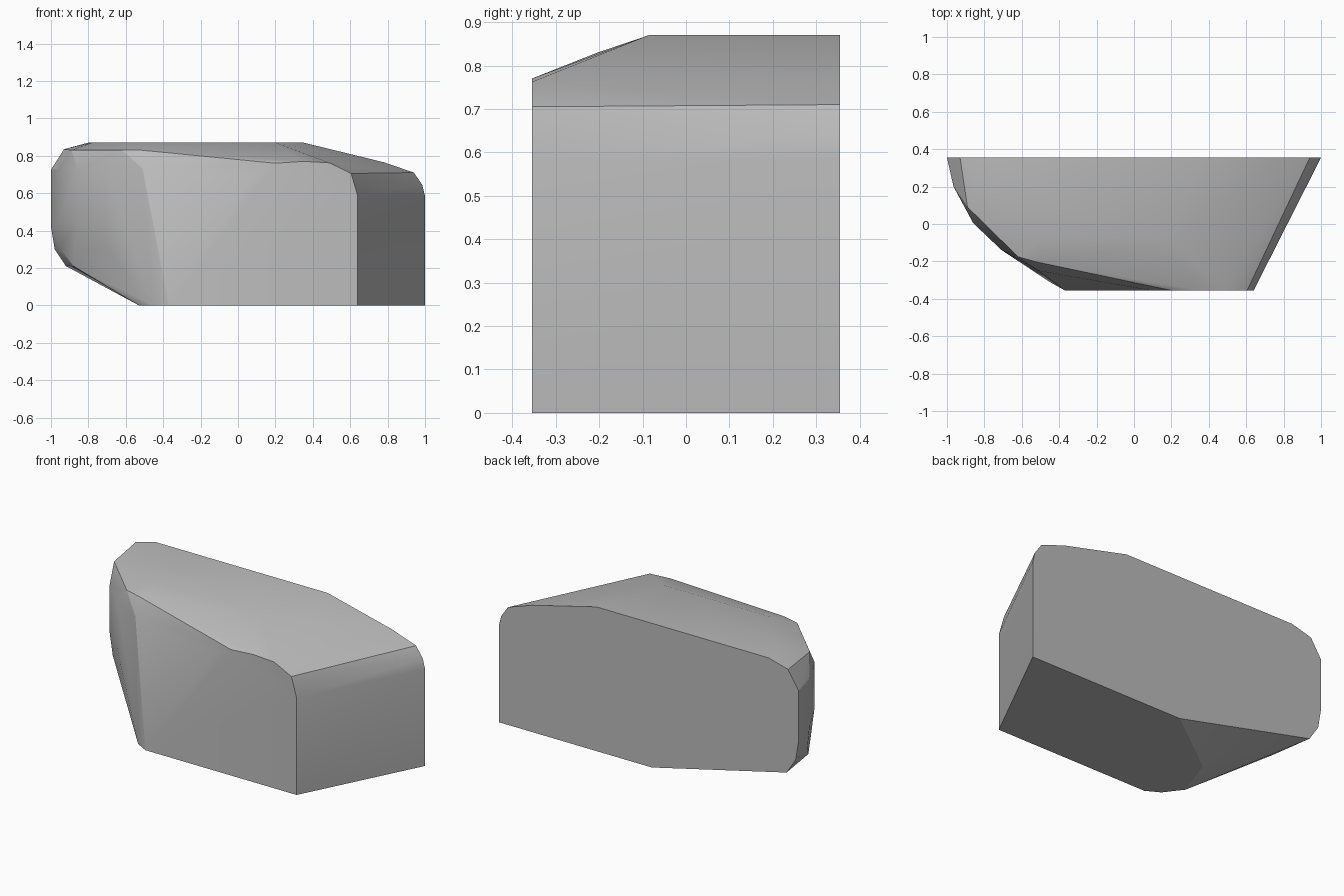
import bpy, bmesh

if "Cube" in bpy.data.objects:
    bpy.data.objects.remove(bpy.data.objects["Cube"])

FRONT, BACK = -0.355, 0.355

# flat front and back outlines (x, z)
front = [(-0.37, 0), (0.64, 0), (0.64, 0.585), (0.605, 0.705), (0.49, 0.762),
         (0.35, 0.77), (0.2, 0.76), (0.09, 0.7)]
back = [(1, 0), (1, 0.585), (0.985, 0.645), (0.94, 0.71), (0.78, 0.765),
        (0.35, 0.87), (-0.8, 0.87), (-0.93, 0.835), (-1, 0.725), (-1, 0.42),
        (-0.98, 0.3), (-0.92, 0.21), (-0.02, 0)]

# curved left end, as contours (x, y) at several heights
wall = [(-0.965, 0.2), (-0.86, 0.005), (-0.71, -0.138)]
contours = {
    0.0: [(-0.44, 0.045), (-0.53, -0.205), (-0.45, -0.31)],
    0.21: [(-0.88, 0.09)],
    0.3: [(-0.95, 0.2), (-0.85, 0.02), (-0.7, -0.125)],
    0.44: wall,
    0.73: wall + [(-0.51, -0.25)],
    0.83: [(-0.89, 0.09), (-0.62, -0.175), (-0.52, -0.203)],
    0.87: [(-0.78, 0.2), (-0.5, -0.085), (0.2, -0.085)],
}

points = [(x, FRONT, z) for x, z in front] + [(x, BACK, z) for x, z in back]
points += [(x, y, z) for z, ring in contours.items() for x, y in ring]

# faceted block wrapped around the outlines
bm = bmesh.new()
for p in points:
    bm.verts.new(p)
hull = bmesh.ops.convex_hull(bm, input=bm.verts)
loose = [v for v in bm.verts if not v.link_faces]
bmesh.ops.delete(bm, geom=loose, context='VERTS')
bmesh.ops.dissolve_limit(bm, angle_limit=0.01, verts=bm.verts, edges=bm.edges)
bmesh.ops.recalc_face_normals(bm, faces=bm.faces)
mesh = bpy.data.meshes.new("stone_block")
bm.to_mesh(mesh)
bm.free()

grey = bpy.data.materials.new("plain grey")
grey.diffuse_color = (0.5, 0.5, 0.5, 1)
grey.use_nodes = True
grey.node_tree.nodes["Principled BSDF"].inputs["Base Color"].default_value = grey.diffuse_color
mesh.materials.append(grey)
block = bpy.data.objects.new("stone_block", mesh)
bpy.context.collection.objects.link(block)
bpy.context.view_layer.objects.active = block
block.select_set(True)
bpy.ops.object.shade_smooth_by_angle(angle=0.35)
